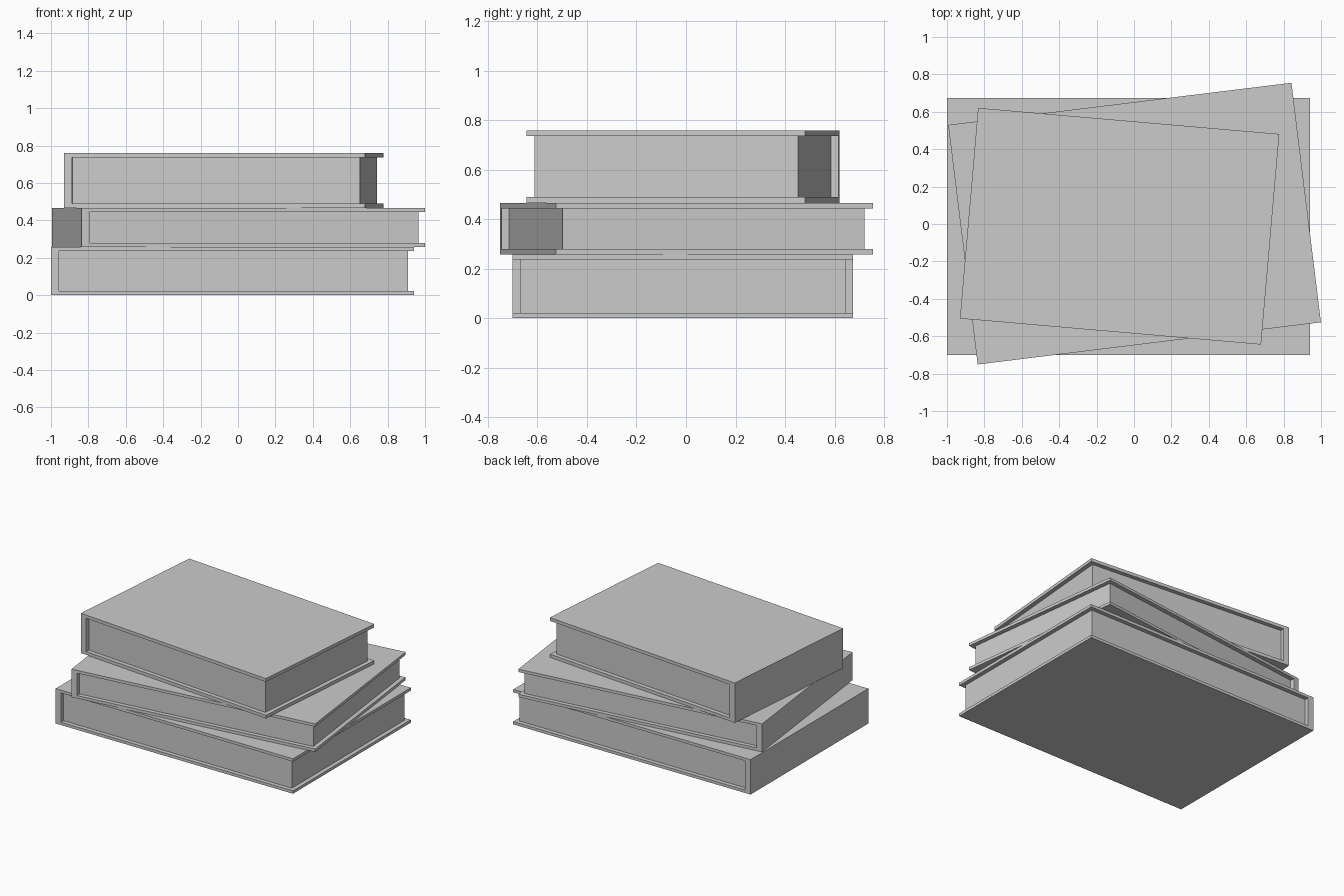
import bpy
import bmesh
from math import radians
from mathutils import Matrix

old = bpy.data.objects.get("Cube")
if old:
    bpy.data.objects.remove(old, do_unlink=True)

grey = bpy.data.materials.new("plain grey")
grey.use_nodes = True
grey.diffuse_color = (0.6, 0.6, 0.6, 1)
grey.node_tree.nodes["Principled BSDF"].inputs["Base Color"].default_value = grey.diffuse_color

SPINE = 0.044   # spine thickness
INSET = 0.031   # how far the pages sit back from the cover edges


def extruded(name, profile, y0, y1, matrix):
    """Extrude an x-z outline from y0 to y1."""
    bm = bmesh.new()
    face = bm.faces.new([bm.verts.new((x, y0, z)) for x, z in profile])
    result = bmesh.ops.extrude_face_region(bm, geom=[face])
    moved = [v for v in result["geom"] if isinstance(v, bmesh.types.BMVert)]
    bmesh.ops.translate(bm, verts=moved, vec=(0, y1 - y0, 0))
    bmesh.ops.recalc_face_normals(bm, faces=bm.faces)
    mesh = bpy.data.meshes.new(name)
    bm.to_mesh(mesh)
    bm.free()
    mesh.materials.append(grey)
    obj = bpy.data.objects.new(name, mesh)
    obj.matrix_world = matrix
    bpy.context.collection.objects.link(obj)


def book(name, centre, size, angle, board):
    width, depth, height = size
    x, y = width / 2, depth / 2
    low, high = board, height - board
    inner = -x + SPINE
    place = Matrix.Translation(centre) @ Matrix.Rotation(radians(angle), 4, "Z")
    # Cover: two boards joined by the spine
    cover = [(-x, 0), (x, 0), (x, low), (inner, low),
             (inner, high), (x, high), (x, height), (-x, height)]
    extruded(name + "_cover", cover, -y, y, place)
    # Page block
    edge = x - INSET
    pages = [(inner, low), (edge, low), (edge, high), (inner, high)]
    extruded(name + "_pages", pages, -y + INSET, y - INSET, place)


book("bottom_book", (-0.03, -0.013, 0), (1.94, 1.375, 0.258), 0, 0.021)
book("middle_book", (0.003, 0.002, 0.258), (1.849, 1.29, 0.207), 7, 0.021)
book("top_book", (-0.077, -0.012, 0.465), (1.616, 1.13, 0.294), -4.95, 0.024)
